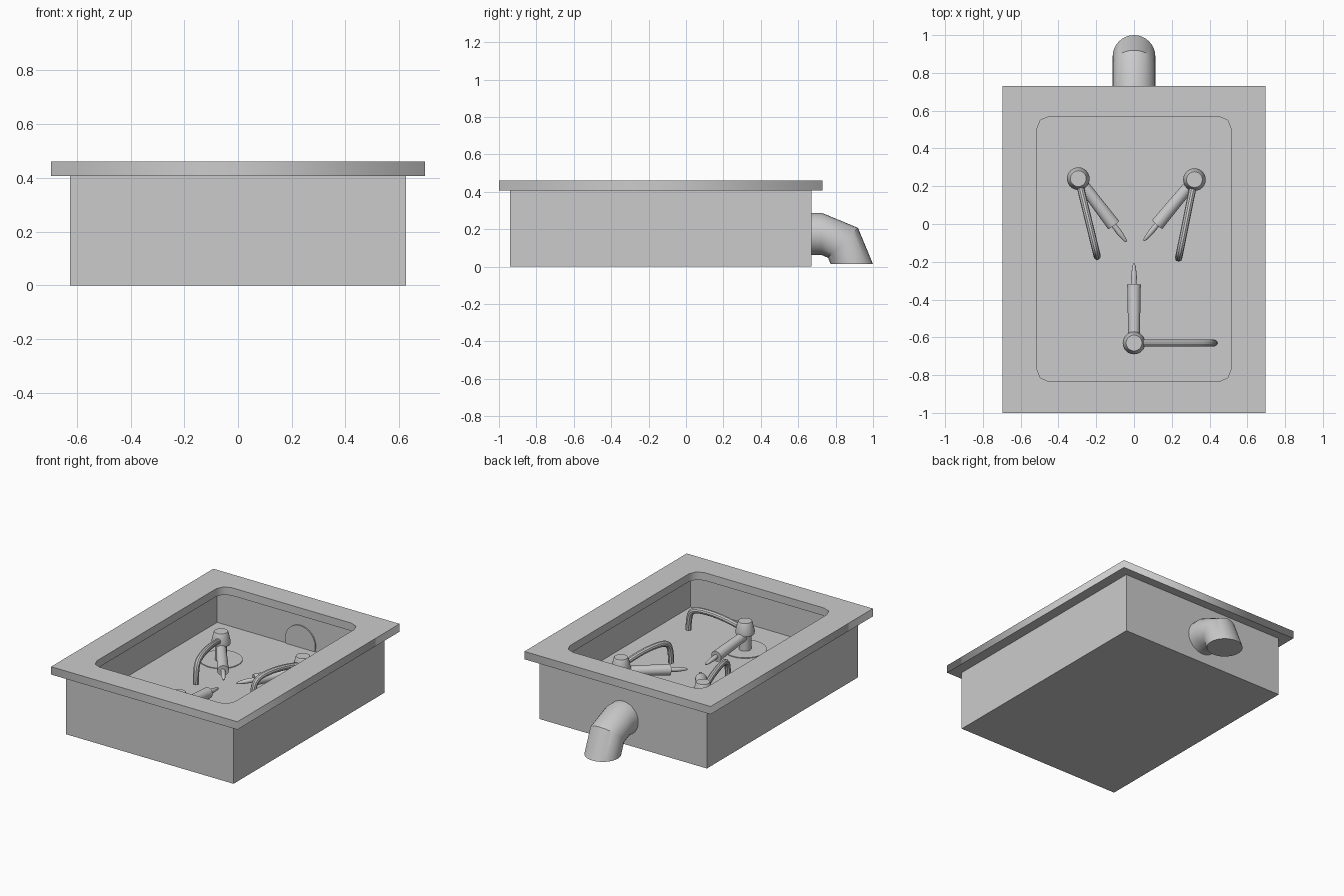
import bpy, bmesh
from math import sin, cos, pi, radians
from mathutils import Vector

if "Cube" in bpy.data.objects:
    bpy.data.objects.remove(bpy.data.objects["Cube"])

FLOOR = 0.14


def add_mesh(name, bm, smooth=False):
    bmesh.ops.recalc_face_normals(bm, faces=bm.faces)
    me = bpy.data.meshes.new(name)
    bm.to_mesh(me)
    bm.free()
    ob = bpy.data.objects.new(name, me)
    bpy.context.collection.objects.link(ob)
    if smooth:
        smooth_object(ob)
    return ob


def smooth_object(ob):
    bpy.ops.object.select_all(action='DESELECT')
    ob.select_set(True)
    bpy.context.view_layer.objects.active = ob
    bpy.ops.object.shade_smooth_by_angle(angle=radians(35))


def tube(name, sections, sides=24):
    """Capped tube through rings given as (centre, axis, radius)."""
    bm = bmesh.new()
    rings = []
    for centre, axis, r in sections:
        axis = Vector(axis).normalized()
        ref = Vector((1, 0, 0)) if abs(axis.x) < 0.9 else Vector((0, 1, 0))
        v = axis.cross(ref).normalized()
        u = v.cross(axis)
        rings.append([bm.verts.new(Vector(centre) + r * (cos(a) * u + sin(a) * v))
                      for a in (2 * pi * i / sides for i in range(sides))])
    for a, b in zip(rings, rings[1:]):
        for i in range(sides):
            j = (i + 1) % sides
            bm.faces.new((a[i], a[j], b[j], b[i]))
    bm.faces.new(rings[0])
    bm.faces.new(rings[-1])
    return add_mesh(name, bm, True)


def curve_mesh(name, curve):
    ob = bpy.data.objects.new(name, curve)
    bpy.context.collection.objects.link(ob)
    bpy.ops.object.select_all(action='DESELECT')
    ob.select_set(True)
    bpy.context.view_layer.objects.active = ob
    bpy.ops.object.convert(target='MESH')
    return bpy.context.view_layer.objects.active


# Basin: thin open box
bm = bmesh.new()
bmesh.ops.create_cube(bm, size=1)
for v in bm.verts:
    v.co = (v.co.x * 1.25, v.co.y * 1.61 - 0.135, (v.co.z + 0.5) * 0.407)
bmesh.ops.delete(bm, geom=[f for f in bm.faces if f.normal.z > 0.5], context='FACES_ONLY')
add_mesh("basin_shell", bm)

# Raised inner floor
bm = bmesh.new()
bm.faces.new([bm.verts.new((x, y, FLOOR)) for x, y in
              ((-0.625, -0.94), (0.625, -0.94), (0.625, 0.67), (-0.625, 0.67))])
add_mesh("basin_floor", bm)

# Rim: flat plate with a round-cornered opening
rim = bpy.data.curves.new("rim", 'CURVE')
rim.dimensions = '2D'
rim.fill_mode = 'BOTH'
rim.extrude = 0.0265
outer = [(-0.695, -1), (0.695, -1), (0.695, 0.73), (-0.695, 0.73)]
inner = []
R = 0.068
for k, (cx, cy) in enumerate(((0.515 - R, 0.57 - R), (-0.515 + R, 0.57 - R),
                              (-0.515 + R, -0.835 + R), (0.515 - R, -0.835 + R))):
    for s in range(3):
        a = k * pi / 2 + s * pi / 4
        inner.append((cx + R * cos(a), cy + R * sin(a)))
for loop in (outer, inner):
    sp = rim.splines.new('POLY')
    sp.points.add(len(loop) - 1)
    for p, (x, y) in zip(sp.points, loop):
        p.co = (x, y, 0, 1)
    sp.use_cyclic_u = True
curve_mesh("rim", rim).location.z = 0.4335

# Drain elbow: short straight, then a two-segment bend downwards
elbow = [((0, 0.662, 0.175), (0, 1, 0), 0.113)]
for t in (0, pi / 4, pi / 2):
    elbow.append(((0, 0.725 + 0.162 * sin(t), 0.013 + 0.162 * cos(t)),
                  (0, cos(t), -sin(t)), 0.113))
tube("drain_elbow", elbow, 32)


# Tap: base disc, stem with cap, nozzle handle and curved spout
def tap(n, x, y, nozzle_deg, spout_deg):
    def along(deg, d, z):
        a = radians(deg)
        return Vector((x + d * cos(a), y + d * sin(a), z))

    up = (0, 0, 1)
    tube(f"tap_disc_{n}", [((x, y, FLOOR - 0.005), up, 0.132), ((x, y, FLOOR + 0.005), up, 0.132)], 40)
    tube(f"tap_body_{n}", [((x, y, z), up, r) for z, r in
                           ((FLOOR, 0.038), (0.245, 0.038), (0.25, 0.058),
                            (0.265, 0.06), (0.325, 0.046), (0.333, 0.042))])

    start, end = along(nozzle_deg, 0, 0.238), along(nozzle_deg, 0.42, 0.2)
    tube(f"tap_nozzle_{n}", [(start.lerp(end, t), end - start, r) for t, r in
                             ((0, 0.03), (0.735, 0.036), (0.737, 0.014),
                              (0.85, 0.015), (0.97, 0.009), (1, 0.004))])

    cu = bpy.data.curves.new(f"tap_spout_{n}", 'CURVE')
    cu.dimensions = '3D'
    cu.bevel_depth = 0.019
    cu.bevel_resolution = 3
    cu.use_fill_caps = True
    path = ((0.03, 0.28), (0.13, 0.305), (0.28, 0.318), (0.39, 0.305), (0.42, 0.25), (0.423, 0.16))
    sp = cu.splines.new('NURBS')
    sp.points.add(len(path) - 1)
    for p, (d, z) in zip(sp.points, path):
        p.co = (*along(spout_deg, d, z), 1)
    sp.order_u = 3
    sp.use_endpoint_u = True
    sp.resolution_u = 5
    smooth_object(curve_mesh(f"tap_spout_{n}", cu))


tap(1, -0.295, 0.24, -52.7, -76.3)
tap(2, 0.32, 0.235, 230.3, 258.6)
tap(3, 0, -0.63, 90, 0)
